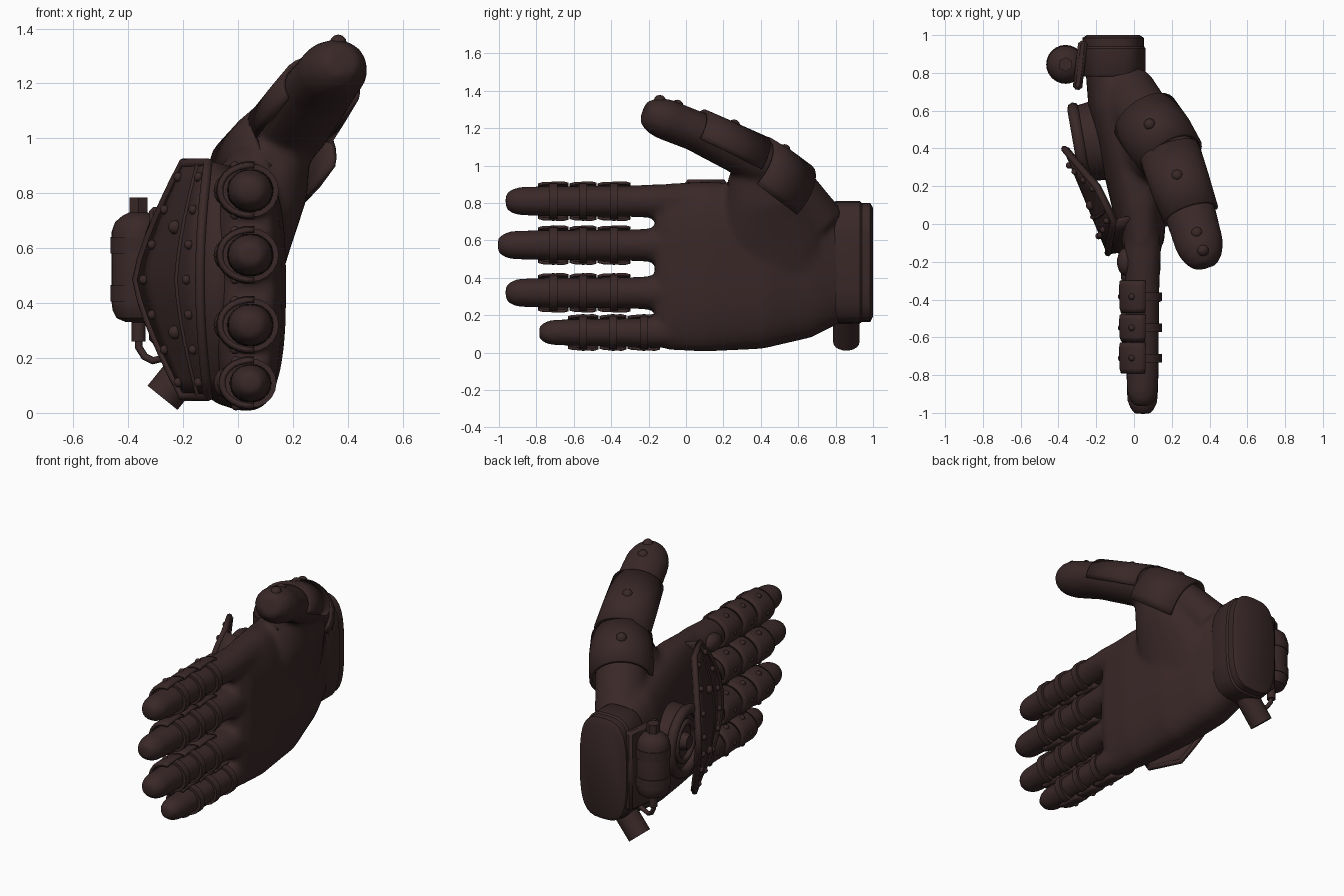
import bpy, bmesh, math
from mathutils import Vector, Matrix

cube = bpy.data.objects.get("Cube")
if cube:
    bpy.data.objects.remove(cube, do_unlink=True)

leather = bpy.data.materials.new("dark_brown")
leather.use_nodes = True
COLOR = (0.042, 0.021, 0.021, 1)
leather.diffuse_color = COLOR
leather.node_tree.nodes["Principled BSDF"].inputs["Base Color"].default_value = COLOR
made = []
BACK = Vector((-1, 0, 0))
UP = Vector((0, 0, 1))


def finish(name, bm):
    bmesh.ops.recalc_face_normals(bm, faces=bm.faces)
    mesh = bpy.data.meshes.new(name)
    bm.to_mesh(mesh)
    bm.free()
    mesh.materials.append(leather)
    ob = bpy.data.objects.new(name, mesh)
    bpy.context.collection.objects.link(ob)
    made.append(ob)
    return ob


def solidify(ob, thickness):
    mod = ob.modifiers.new("thickness", "SOLIDIFY")
    mod.thickness, mod.offset = thickness, 0


def frame(d, up):
    side = d.cross(up).normalized()
    return side, side.cross(d).normalized()


def loft(bm, stations, up, arc=None, n=20, power=1.0):
    """Skin elliptical rings (point, side radius, up radius); an arc leaves it open."""
    pts = [Vector(s[0]) for s in stations]
    rings = []
    for i, (p, rs, ru) in enumerate(stations):
        d = pts[min(i + 1, len(pts) - 1)] - pts[max(i - 1, 0)]
        side, u = frame(d.normalized(), up)
        ring = []
        for k in range(n):
            a = -arc + 2 * arc * k / (n - 1) if arc else math.tau * k / n
            s, c = math.sin(a), math.cos(a)
            s, c = (math.copysign(abs(v) ** power, v) for v in (s, c))
            ring.append(bm.verts.new(pts[i] + side * rs * s + u * ru * c))
        rings.append(ring)
    for r0, r1 in zip(rings, rings[1:]):
        for k in range(n - 1 if arc else n):
            j = (k + 1) % n
            bm.faces.new((r0[k], r0[j], r1[j], r1[k]))
    if not arc:
        bm.faces.new(rings[0])
        bm.faces.new(rings[-1])


def cylinder(bm, a, b, r0, r1=None, n=20):
    a, b = Vector(a), Vector(b)
    rot = (b - a).to_track_quat("Z", "Y").to_matrix().to_4x4()
    bmesh.ops.create_cone(bm, cap_ends=True, segments=n, radius1=r0, radius2=r1 or r0,
                          depth=(b - a).length, matrix=Matrix.Translation((a + b) / 2) @ rot)


def tube(name, points, radius, cyclic=False):
    cu = bpy.data.curves.new(name, "CURVE")
    cu.dimensions = "3D"
    cu.bevel_depth, cu.bevel_resolution = radius, 2
    sp = cu.splines.new("POLY")
    sp.points.add(len(points) - 1)
    for q, p in zip(sp.points, points):
        q.co = (*p, 1)
    sp.use_cyclic_u = cyclic
    cu.materials.append(leather)
    ob = bpy.data.objects.new(name, cu)
    bpy.context.collection.objects.link(ob)


rivets = bmesh.new()


def rivet(p, r=0.018):
    bmesh.ops.create_uvsphere(rivets, u_segments=10, v_segments=6, radius=r,
                              matrix=Matrix.Translation(p))


# Glove body: palm, thumb and fingers blended into one skin
hand = bmesh.new()
loft(hand, [((0.045, -0.165, 0.46), 0.40, 0.08), ((0.042, -0.1, 0.46), 0.445, 0.118),
            ((0.03, 0.1, 0.46), 0.455, 0.147), ((-0.012, 0.4, 0.46), 0.44, 0.175),
            ((-0.07, 0.65, 0.47), 0.39, 0.175), ((-0.11, 0.85, 0.48), 0.30, 0.15)],
     BACK, n=32, power=0.75)
THUMB = [Vector(p) for p in ((0.06, 0.56, 0.89), (0.19, 0.37, 1.03), (0.3, 0.05, 1.185))]
loft(hand, [((-0.04, 0.71, 0.69), 0.15, 0.14), (THUMB[0], 0.15, 0.125), (THUMB[1], 0.145, 0.12),
            (THUMB[2], 0.137, 0.108), ((0.35, -0.12, 1.252), 0.128, 0.11),
            ((0.367, -0.18, 1.272), 0.105, 0.095), ((0.378, -0.225, 1.287), 0.065, 0.06)], UP)
loft(hand, [((-0.01, 0.5, 0.3), 0.28, 0.11), ((0.04, 0.44, 0.6), 0.3, 0.145),
            ((0.11, 0.42, 0.83), 0.22, 0.15), ((0.17, 0.37, 0.99), 0.13, 0.1)], BACK)
loft(hand, [((0.0, 0.44, 0.6), 0.28, 0.14), ((0.03, 0.42, 0.82), 0.225, 0.125),
            ((0.12, 0.37, 0.99), 0.14, 0.1)], BACK)

# (height, tip y, radius, shift of the armour)
FINGERS = [(0.81, -0.965, 0.085, 0), (0.575, -1.005, 0.085, 0),
           (0.32, -0.965, 0.085, 0), (0.108, -0.785, 0.077, 0.16)]
FX = 0.045
for z, tip, r, shift in FINGERS:
    prof = [(0.15, 0.9), (-0.15, 1.08), (-0.3, 1), (tip + 0.2, 0.95),
            (tip + 0.075, 0.9), (tip + 0.04, 0.8), (tip, 0.5)]
    loft(hand, [((FX, y, z), r * k, r * k * 1.08) for y, k in prof], BACK)
glove = finish("glove_body", hand)
mod = glove.modifiers.new("blend", "REMESH")
mod.mode, mod.voxel_size, mod.use_smooth_shade = "VOXEL", 0.017, True
mod = glove.modifiers.new("soften", "SMOOTH")
mod.factor, mod.iterations = 0.5, 8

# Finger armour: half shells on the back, straps all round, knuckle caps, rivets
shells, straps, caps = bmesh.new(), bmesh.new(), bmesh.new()
for z, tip, r, shift in FINGERS:
    for y0, y1 in ((-0.79, -0.63), (-0.62, -0.48), (-0.47, -0.30)):
        y0, y1 = y0 + shift, y1 + shift
        ym = (y0 + y1) / 2
        R = r + 0.012
        loft(shells, [((FX, y1, z), R - 0.005, R + 0.016), ((FX, y1 - 0.025, z), R + 0.002, R + 0.02),
                      ((FX, y0 + 0.025, z), R - 0.002, R + 0.018),
                      ((FX, y0, z), R - 0.009, R + 0.01)], BACK, arc=1.7, n=14)
        loft(straps, [((FX, ym + 0.022, z), R + 0.001, R + 0.006),
                      ((FX, ym - 0.022, z), R + 0.001, R + 0.006)], BACK, n=20)
        for a in (-1.05, 0, 1.05):
            rivet((FX - (R + 0.016) * math.cos(a), ym, z + (R + 0.005) * math.sin(a)))
    bmesh.ops.create_uvsphere(caps, u_segments=14, v_segments=8, radius=1,
                              matrix=Matrix.Translation((-0.045, -0.2 + shift / 2, z))
                              @ Matrix.Diagonal((0.045, 0.075, 0.055, 1)))
solidify(finish("finger_shells", shells), 0.016)
finish("finger_straps", straps)
finish("knuckle_caps", caps)

# Thumb armour: the base plate reaches far down over the heel of the thumb
plates = bmesh.new()
A, B, C = THUMB
drop = frame((B - A).normalized(), UP)[1] * -0.045
loft(plates, [(A.lerp(B, -0.1) + drop, 0.175, 0.19), (A.lerp(B, 0.5) + drop, 0.178, 0.19),
              (A.lerp(B, 1.0) + drop, 0.166, 0.18)], UP, arc=2.2, n=20)
loft(plates, [(B.lerp(C, -0.02), 0.155, 0.13), (B.lerp(C, 0.5), 0.15, 0.124),
              (C, 0.142, 0.117)], UP, arc=1.95, n=18)
solidify(finish("thumb_plates", plates), 0.02)
for p, q, t, h in ((A, B, 0.5, 0.143), (B, C, 0.5, 0.118), (B, C, 1.4, 0.08), (B, C, 1.67, 0.062)):
    rivet(p.lerp(q, t) + frame((q - p).normalized(), UP)[1] * h, 0.033)


# Angular guard over the back of the hand
def guard(t, s, lift=0.0):
    k, m = t * t, abs(t) ** 1.3
    y0, y1 = -0.15 + 0.17 * k, 0.4 - 0.2 * m
    x0, x1 = -0.13 + 0.03 * k, -0.36 + 0.17 * m
    return Vector((x0 + (x1 - x0) * s - lift, y0 + (y1 - y0) * s - lift * 0.4, 0.485 + 0.425 * t))


bm = bmesh.new()
NT, NS = 12, 4
grid = [[bm.verts.new(guard(-1 + 2 * i / NT, j / NS)) for j in range(NS + 1)] for i in range(NT + 1)]
for i in range(NT):
    for j in range(NS):
        bm.faces.new((grid[i][j], grid[i + 1][j], grid[i + 1][j + 1], grid[i][j + 1]))
solidify(finish("hand_guard", bm), 0.03)
steps = [-1 + i / 6 for i in range(13)]
tube("guard_rim", [guard(t, 0, 0.008) for t in steps] + [guard(t, 1, 0.008) for t in reversed(steps)],
     0.018, True)
tube("guard_seam", [guard(t, 0.35, 0.012) for t in steps], 0.01)
for t in (-0.88, -0.6, -0.3, 0, 0.3, 0.6, 0.88):
    for s in (0.17, 0.85):
        rivet(guard(t, s, 0.018))
for t in (-0.45, 0.45):
    rivet(guard(t, 0.5, 0.018), 0.026)

# Knuckle skirt joining the guard to the hand
bm = bmesh.new()
rows = [[bm.verts.new(p) for p in (guard(t, 0), Vector((0, guard(t, 0).y + 0.02, 0.485 + 0.4 * t)))]
        for t in steps]
for a, b in zip(rows, rows[1:]):
    bm.faces.new((a[0], b[0], b[1], a[1]))
solidify(finish("knuckle_skirt", bm), 0.02)

# Round vent on the back of the hand
axis = Vector((-0.98, -0.17, 0)).normalized()
mid = Vector((-0.26, 0.43, 0.49))
bm = bmesh.new()
cylinder(bm, mid - axis * 0.12, mid + axis * 0.02, 0.22, 0.2, 28)
cylinder(bm, mid, mid + axis * 0.06, 0.06, 0.045, 16)
finish("vent_base", bm)
e1 = axis.cross(UP).normalized()
for name, rad, thick in (("vent_ring", 0.19, 0.032), ("vent_inner_ring", 0.115, 0.018)):
    tube(name, [mid + axis * 0.03 + rad * (e1 * math.cos(a) + UP * math.sin(a))
                for a in (math.tau * i / 28 for i in range(28))], thick, True)

# Wrist cuff with raised band
bm = bmesh.new()
loft(bm, [((-0.11, y, 0.483), rz, rx) for y, rz, rx in
          ((0.78, 0.315, 0.16), (0.8, 0.327, 0.172), (0.93, 0.327, 0.172), (0.94, 0.318, 0.163),
           (0.985, 0.318, 0.163), (1.0, 0.29, 0.14))], BACK, n=32, power=0.62)
finish("wrist_cuff", bm)

# Gas canister, its valve, bands and bracket
CX, CY = -0.362, 0.845
bm = bmesh.new()
loft(bm, [((CX, CY, z), r, r) for z, r in
          ((0.26, 0.025), (0.33, 0.025), (0.332, 0.05), (0.345, 0.08), (0.375, 0.095), (0.40, 0.098),
           (0.66, 0.098), (0.695, 0.086), (0.717, 0.06), (0.735, 0.025))], Vector((0, 1, 0)), n=24)
cylinder(bm, (CX, CY, 0.725), (CX, CY, 0.785), 0.038, n=6)
for z in (0.435, 0.61):
    cylinder(bm, (CX, CY, z - 0.03), (CX, CY, z + 0.03), 0.103, n=24)
finish("canister", bm)
bm = bmesh.new()
bmesh.ops.create_cube(bm, size=1, matrix=Matrix.Translation((-0.285, 0.84, 0.5))
                      @ Matrix.Rotation(-0.12, 4, "Z") @ Matrix.Diagonal((0.05, 0.26, 0.5, 1)))
bracket = finish("canister_bracket", bm)
bracket.modifiers.new("rounding", "BEVEL").width = 0.015
tube("gas_hose", [(CX, CY, 0.3), (CX, 0.84, 0.24), (-0.34, 0.83, 0.205), (-0.31, 0.82, 0.19),
                  (-0.27, 0.81, 0.2), (-0.2, 0.8, 0.23)], 0.014)

# Stub exhaust under the cuff
bm = bmesh.new()
cylinder(bm, (-0.275, 0.857, 0.055), (-0.13, 0.857, 0.235), 0.07)
finish("exhaust_stub", bm)

finish("rivets", rivets)

# Smooth shading with crisp edges
bpy.ops.object.select_all(action="DESELECT")
for ob in made:
    ob.select_set(True)
bpy.context.view_layer.objects.active = glove
bpy.ops.object.shade_smooth_by_angle(angle=math.radians(35))
